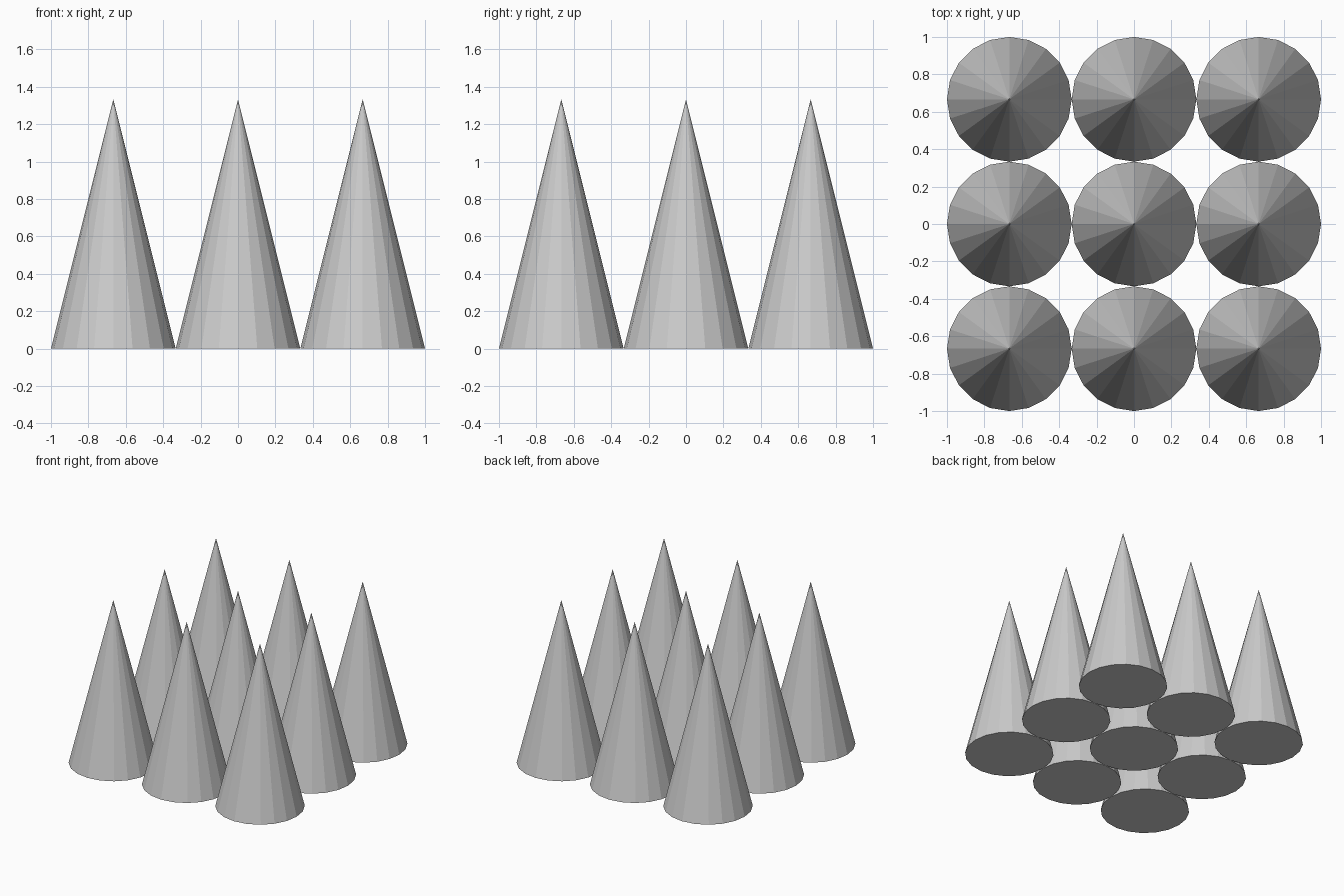
import bpy

if "Cube" in bpy.data.objects:
    bpy.data.objects.remove(bpy.data.objects["Cube"])

RADIUS = 1 / 3
HEIGHT = 4 / 3
SPACING = 2 * RADIUS

# 3 x 3 grid of touching, flat-shaded 20-sided cones with closed bases
for row in (-1, 0, 1):
    for col in (-1, 0, 1):
        bpy.ops.mesh.primitive_cone_add(
            vertices=20, radius1=RADIUS, radius2=0, depth=HEIGHT,
            location=(col * SPACING, row * SPACING, HEIGHT / 2))
        bpy.context.object.name = f"cone_row{row + 2}_column{col + 2}"
